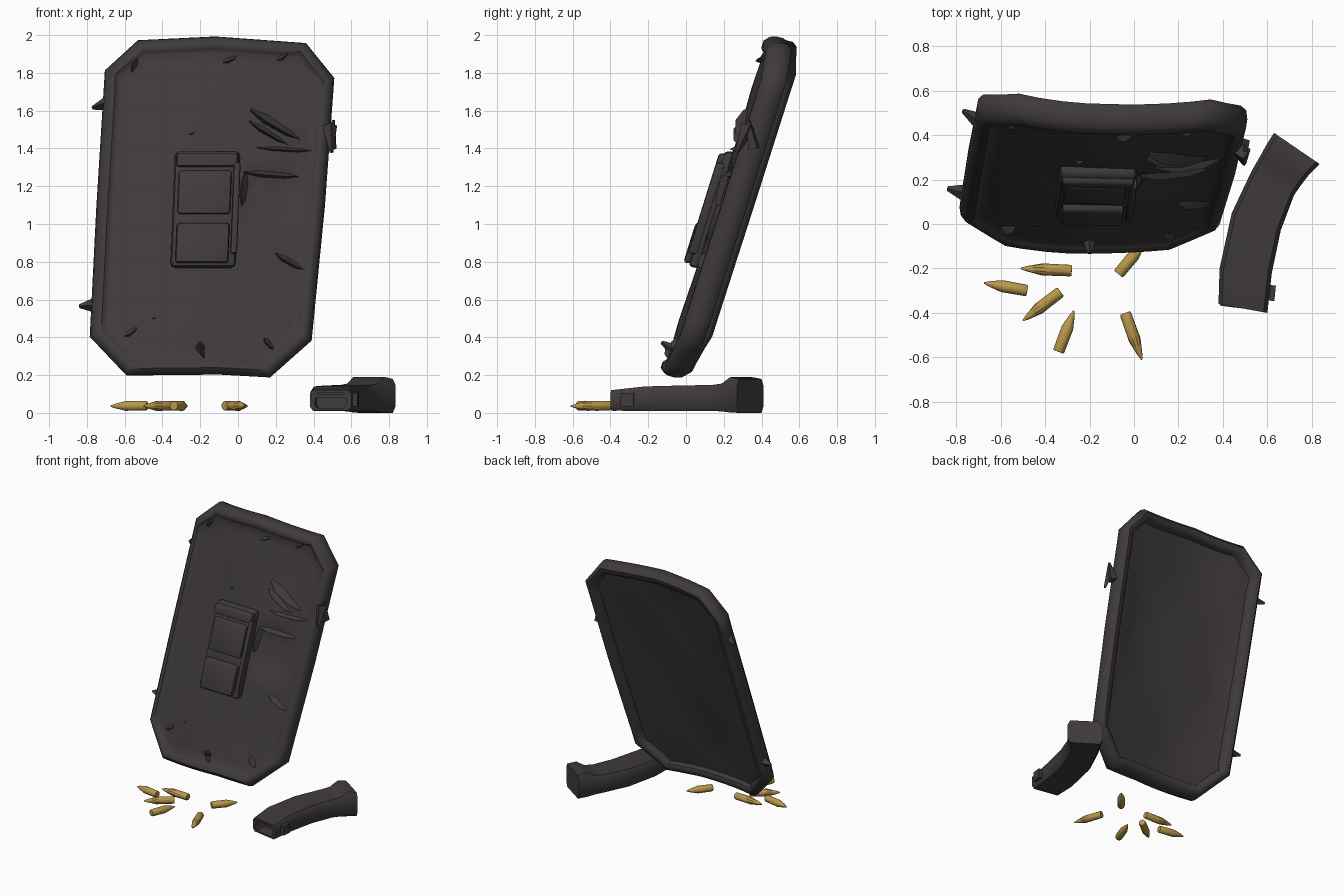
import bpy, bmesh, math
from mathutils import Vector

cube = bpy.data.objects.get("Cube")
if cube:
    bpy.data.objects.remove(cube)


def material(name, rgb, rough):
    m = bpy.data.materials.new(name)
    m.use_nodes = True
    m.diffuse_color = (*rgb, 1)
    bsdf = m.node_tree.nodes["Principled BSDF"]
    bsdf.inputs["Base Color"].default_value = (*rgb, 1)
    bsdf.inputs["Roughness"].default_value = rough
    return m


DARK = material("dark_grey", (0.050, 0.043, 0.043), 0.8)
BRASS = material("brass", (0.48, 0.31, 0.07), 0.5)


def finish(name, bm, mat, angle=40):
    bmesh.ops.recalc_face_normals(bm, faces=bm.faces[:])
    mesh = bpy.data.meshes.new(name)
    bm.to_mesh(mesh)
    bm.free()
    mesh.materials.append(mat)
    ob = bpy.data.objects.new(name, mesh)
    bpy.context.collection.objects.link(ob)
    bpy.ops.object.select_all(action='DESELECT')
    ob.select_set(True)
    bpy.context.view_layer.objects.active = ob
    bpy.ops.object.shade_smooth_by_angle(angle=math.radians(angle))
    return ob


def loft(name, rings, mat, angle=40):
    """Bridge closed rings of points and cap both ends."""
    bm = bmesh.new()
    loops = [[bm.verts.new(p) for p in ring] for ring in rings]
    n = len(loops[0])
    for a, b in zip(loops, loops[1:]):
        for i in range(n):
            j = (i + 1) % n
            bm.faces.new((a[i], a[j], b[j], b[i]))
    bm.faces.new(loops[0])
    bm.faces.new(loops[-1])
    return finish(name, bm, mat, angle)


def on_plate(x, z, d):
    """Point at depth d behind the curved, leaning front surface."""
    u = (x + 0.2 - 0.075 * (z - 0.4)) / 0.6
    bow = (0.10 if u < 0 else 0.06) * u * u
    return Vector((x, -0.14 + 0.314 * (z - 0.22) + bow + d, z - 0.12 * d))


# Plate outline, divided into short steps
CORNERS = [(-0.53, 1.98), (-0.12, 2.0), (0.36, 1.965), (0.51, 1.78), (0.46, 1.1),
           (0.39, 0.39), (0.17, 0.195), (-0.1, 0.21), (-0.59, 0.205),
           (-0.785, 0.41), (-0.75, 1.1), (-0.705, 1.82)]
outline = []
for i, c in enumerate(CORNERS):
    a, b = Vector(c), Vector(CORNERS[(i + 1) % len(CORNERS)])
    steps = max(2, round((b - a).length / 0.1))
    outline += [a.lerp(b, k / steps) for k in range(steps)]


def inset(dist):
    n = len(outline)
    out = []
    for i, p in enumerate(outline):
        t = (outline[(i + 1) % n] - outline[i - 1]).normalized()
        out.append(p + Vector((t.y, -t.x)) * dist)
    return out


def crumple(x, z):
    return 0.006 * math.sin(7 * x + 3 * z) + 0.005 * math.sin(5 * z - 9 * x)


def dent(x, z):
    fx = max(0, 1 - abs((x - 0.18) / 0.19) ** 4)
    fz = max(0, 1 - abs((z - 1.13) / 0.18) ** 4)
    return 0.035 * fx * fz


def panel_rings(depth, front):
    centre = Vector((-0.15, 1.1))
    rings = []
    for k in range(16):
        ring = []
        for p in inset(0.085):
            q = p.lerp(centre, k / 15.2)
            fade = min(1, k / 4)
            d = depth + fade * (crumple(q.x, q.y) + (dent(q.x, q.y) if front else 0))
            ring.append(on_plate(q.x, q.y, d))
        rings.append(ring)
    return rings


# Armour plate: front panel, rounded rim, hollow back
SECTION = [(0.072, 0.012), (0.06, 0.0), (0.03, 0.0), (0.006, 0.025), (0, 0.06),
           (0.005, 0.10), (0.03, 0.13), (0.06, 0.132), (0.078, 0.12)]
rim = [[on_plate(p.x, p.y, d) for p in inset(i)] for i, d in SECTION]
loft("armour_plate", panel_rings(0.022, True)[::-1] + rim + panel_rings(0.08, False), DARK, 50)


def block(name, x0, x1, z0, z1, d0, d1, bevel=0.015):
    """Bevelled box that follows the plate."""
    bm = bmesh.new()
    bmesh.ops.create_cube(bm, size=1)
    for v in bm.verts:
        v.co = ((x0 + x1) / 2 + v.co.x * (x1 - x0), (d0 + d1) / 2 + v.co.y * (d1 - d0),
                (z0 + z1) / 2 + v.co.z * (z1 - z0))
    bmesh.ops.bevel(bm, geom=bm.edges[:], offset=bevel, segments=2, affect='EDGES', profile=0.5)
    for v in bm.verts:
        v.co = on_plate(v.co.x + 0.04 * (v.co.z - 1.1), v.co.z, v.co.y)
    return finish(name, bm, DARK)


# Pouch on the front
block("pouch_base", -0.345, 0.0, 0.77, 1.385, -0.025, 0.04, 0.025)
block("pouch_lower_panel", -0.32, -0.04, 0.79, 1.0, -0.055, 0.0)
block("pouch_upper_panel", -0.32, -0.04, 1.05, 1.28, -0.04, 0.0)
block("pouch_top_strap", -0.335, -0.01, 1.30, 1.37, -0.048, 0.0)
block("pouch_side_strap", -0.03, 0.005, 0.84, 1.32, -0.048, 0.0, 0.01)


def ridge(name, a, b, width, height):
    """Torn sliver standing out of the plate from a to b."""
    a, b = Vector(a), Vector(b)
    t = (b - a).normalized()
    side = Vector((t.y, -t.x)) * width / 2
    rings = []
    for f, s in ((0, 0.35), (0.3, 1), (0.75, 0.8), (1, 0.1)):
        c = a.lerp(b, f)
        l, r, top = c - side * s, c + side * s, c + side * 0.5 * s
        rings.append([on_plate(l.x, l.y, 0.035), on_plate(top.x, top.y, 0.02 - height * s),
                      on_plate(r.x, r.y, 0.035)])
    return loft(name, rings, DARK, 20)


# Battle damage on the front
ridge("gash_upper_lip", (0.07, 1.61), (0.33, 1.45), 0.07, 0.045)
ridge("gash_middle_lip", (0.06, 1.55), (0.27, 1.42), 0.05, 0.04)
ridge("gash_lower_lip", (0.10, 1.41), (0.39, 1.39), 0.04, 0.035)
ridge("dent_edge_top", (0.03, 1.28), (0.32, 1.255), 0.04, 0.02)
ridge("dent_edge_side", (0.04, 1.27), (0.02, 1.10), 0.04, 0.02)
ridge("side_tear", (0.20, 0.85), (0.35, 0.76), 0.05, 0.03)
CHIPS = [(-0.53, 1.88, -2), (-0.08, 1.86, 0.4), (0.21, 1.87, 0.7), (-0.6, 0.41, 0.6),
         (-0.2, 0.37, -1.3), (0.14, 0.40, -0.9), (-0.46, 0.50, 0.3), (-0.26, 1.48, 0.2)]
for k, (x, z, ang) in enumerate(CHIPS):
    size = 0.08 if k < 6 else 0.03
    ridge(f"chip_{k + 1}", (x, z), (x + size * math.cos(ang), z + size * math.sin(ang)),
          size * 0.5, size * 0.35)


def shard(name, base, tip, radius):
    base, tip = Vector(base), Vector(tip)
    bm = bmesh.new()
    bmesh.ops.create_cone(bm, cap_ends=True, segments=4, radius1=radius, radius2=radius * 0.25,
                          depth=(tip - base).length)
    rot = (tip - base).to_track_quat('Z', 'Y')
    for v in bm.verts:
        v.co = rot @ v.co + (base + tip) / 2
    return finish(name, bm, DARK, 20)


# Splinters around the rim
shard("right_upper_splinter", (-0.69, 0.46, 1.64), (-0.77, 0.51, 1.615), 0.04)
shard("right_lower_splinter", (-0.76, 0.14, 0.57), (-0.84, 0.16, 0.565), 0.04)
shard("bottom_splinter", (-0.20, -0.06, 0.33), (-0.20, -0.13, 0.375), 0.035)
shard("left_splinter_low", (0.485, 0.33, 1.52), (0.495, 0.27, 1.38), 0.04)
shard("left_splinter_high", (0.49, 0.36, 1.40), (0.505, 0.33, 1.55), 0.035)


# Magazine: chamfered curved body, flared base, hollow mouth
def mag_ring(left, right, z0, z1, scale=1.0):
    l, r = Vector(left), Vector(right)
    mid, half = (l + r) / 2, (r - l) / 2 * scale
    zm, hz = (z0 + z1) / 2, (z1 - z0) / 2 * scale
    shape = [(-1, -0.6), (-0.85, -1), (0.85, -1), (1, -0.6),
             (1, 0.6), (0.85, 1), (-0.85, 1), (-1, 0.6)]
    return [Vector((*(mid + half * s), zm + hz * t)) for s, t in shape]


STATIONS = [((0.38, -0.36), (0.60, -0.40), 0.012, 0.12),
            ((0.385, -0.2), (0.62, -0.22), 0.01, 0.14),
            ((0.44, 0.05), (0.66, -0.03), 0.01, 0.145),
            ((0.53, 0.24), (0.72, 0.13), 0.01, 0.148),
            ((0.565, 0.30), (0.755, 0.18), 0.008, 0.155),
            ((0.595, 0.355), (0.79, 0.225), 0.002, 0.19),
            ((0.63, 0.41), (0.835, 0.27), 0.0, 0.18)]
mouth = [mag_ring(*STATIONS[1], 0.75), mag_ring(*STATIONS[0], 0.75)]
loft("magazine", mouth + [mag_ring(*s) for s in STATIONS], DARK)


# Feed lips and catch
def bar(name, centre, size, turn):
    bm = bmesh.new()
    bmesh.ops.create_cube(bm, size=1)
    c, s = math.cos(turn), math.sin(turn)
    for v in bm.verts:
        x, y, z = (v.co[i] * size[i] for i in range(3))
        v.co = Vector((x * c - y * s, x * s + y * c, z)) + Vector(centre)
    return finish(name, bm, DARK, 30)


bar("magazine_lip", (0.49, -0.365, 0.09), (0.2, 0.03, 0.02), -0.12)
bar("magazine_catch", (0.615, -0.31, 0.07), (0.04, 0.07, 0.07), -0.1)


# Scattered cartridges: base and tip on the ground
SHELLS = [((-0.28, -0.21), (-0.51, -0.20)), ((-0.48, -0.30), (-0.675, -0.265)),
          ((-0.33, -0.305), (-0.50, -0.435)), ((-0.34, -0.575), (-0.27, -0.39)),
          ((-0.04, -0.40), (0.035, -0.61)), ((-0.07, -0.225), (0.05, -0.08))]
PROFILE = [(0, 0.023), (0.04, 0.026), (0.58, 0.027), (0.7, 0.021), (0.88, 0.012), (1, 0.003)]
for k, (base, tip) in enumerate(SHELLS):
    a, b = Vector((*base, 0.038)), Vector((*tip, 0.036))
    rot = (b - a).to_track_quat('Z', 'Y')
    rings = []
    for f, r in PROFILE:
        rings.append([a.lerp(b, f) + rot @ Vector((r * math.cos(q * math.tau / 10),
                      r * math.sin(q * math.tau / 10), 0)) for q in range(10)])
    loft(f"cartridge_{k + 1}", rings, BRASS, 35)
